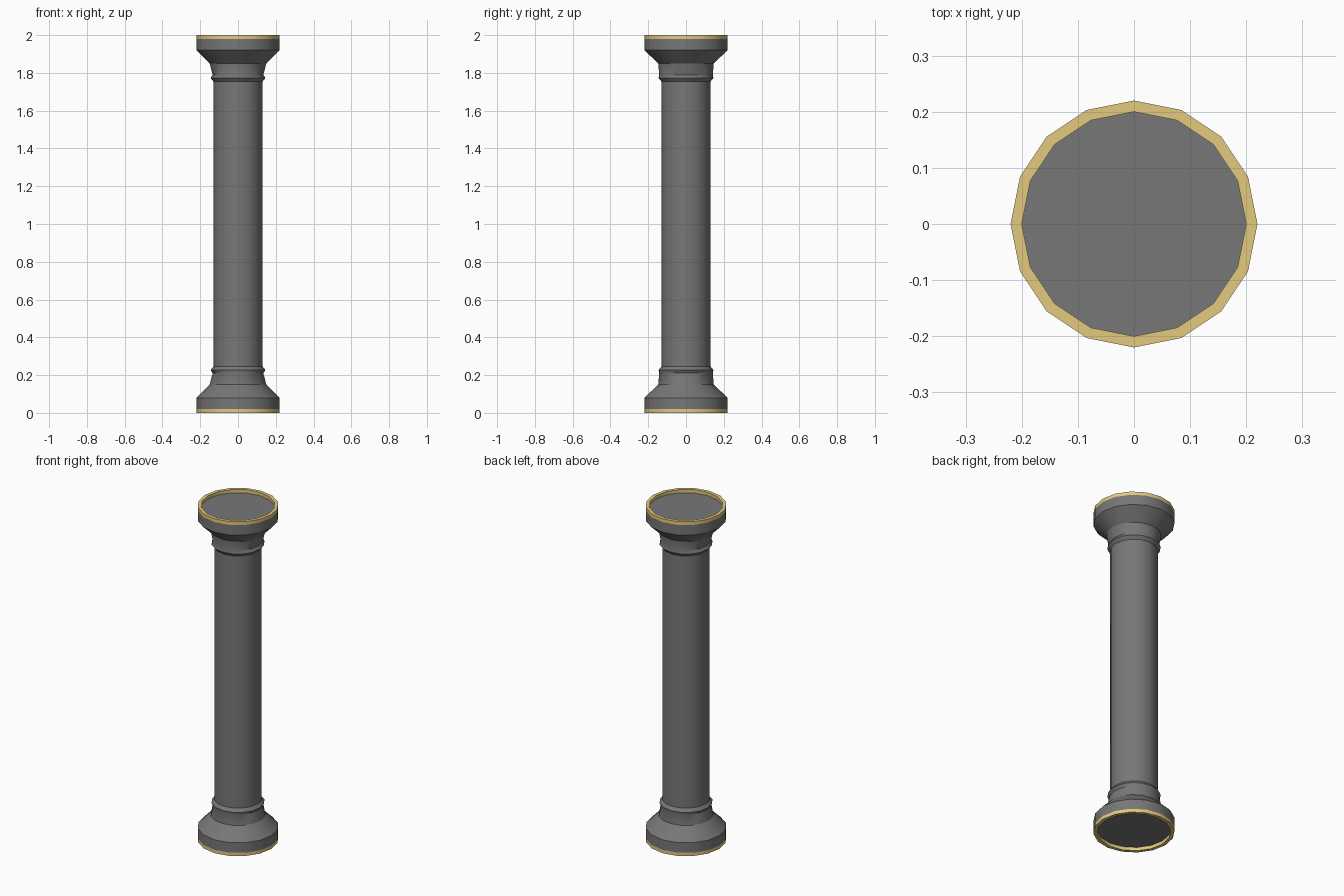
import bpy, bmesh, math

if "Cube" in bpy.data.objects:
    bpy.data.objects.remove(bpy.data.objects["Cube"])

SIDES = 16


def material(name, color):
    mat = bpy.data.materials.new(name)
    mat.diffuse_color = (*color, 1)
    mat.use_nodes = True
    mat.node_tree.nodes["Principled BSDF"].inputs["Base Color"].default_value = mat.diffuse_color
    return mat


gold = material("gold", (0.77, 0.59, 0.21))
stone = material("dark_stone", (0.185, 0.185, 0.185))


def lathe(name, profile, mat, closed=False):
    """Sweep (rx, ry, z) rings round z; closed joins last ring to first, else caps both ends."""
    bm = bmesh.new()
    rings = []
    for rx, ry, z in profile:
        rings.append([bm.verts.new((rx * math.cos(2 * math.pi * i / SIDES),
                                    ry * math.sin(2 * math.pi * i / SIDES), z))
                      for i in range(SIDES)])
    pairs = list(zip(rings, rings[1:]))
    if closed:
        pairs.append((rings[-1], rings[0]))
    for a, b in pairs:
        for i in range(SIDES):
            j = (i + 1) % SIDES
            bm.faces.new((a[i], a[j], b[j], b[i]))
    if not closed:
        bm.faces.new(rings[0][::-1])
        bm.faces.new(rings[-1])
    bmesh.ops.recalc_face_normals(bm, faces=bm.faces)
    mesh = bpy.data.meshes.new(name)
    bm.to_mesh(mesh)
    bm.free()
    ob = bpy.data.objects.new(name, mesh)
    bpy.context.collection.objects.link(ob)
    mesh.materials.append(mat)
    bpy.context.view_layer.objects.active = ob
    ob.select_set(True)
    bpy.ops.object.shade_smooth_by_angle(angle=math.radians(30))
    ob.select_set(False)
    return ob


# Column body: foot, flare, neck (slightly oval), bead, shaft; mirrored for the capital
half = [(0.22, 0.22, 0.02), (0.22, 0.22, 0.08), (0.15, 0.147, 0.15),
        (0.134, 0.142, 0.21), (0.145, 0.145, 0.227), (0.13, 0.13, 0.246)]
lathe("column", half + [(rx, ry, 2 - z) for rx, ry, z in reversed(half)], stone)

# Gold rims around the recessed end faces
for name, z in (("bottom_rim", 0.0), ("top_rim", 1.98)):
    lathe(name, [(0.22, 0.22, z), (0.22, 0.22, z + 0.02),
                 (0.20, 0.20, z + 0.02), (0.20, 0.20, z)], gold, True)
